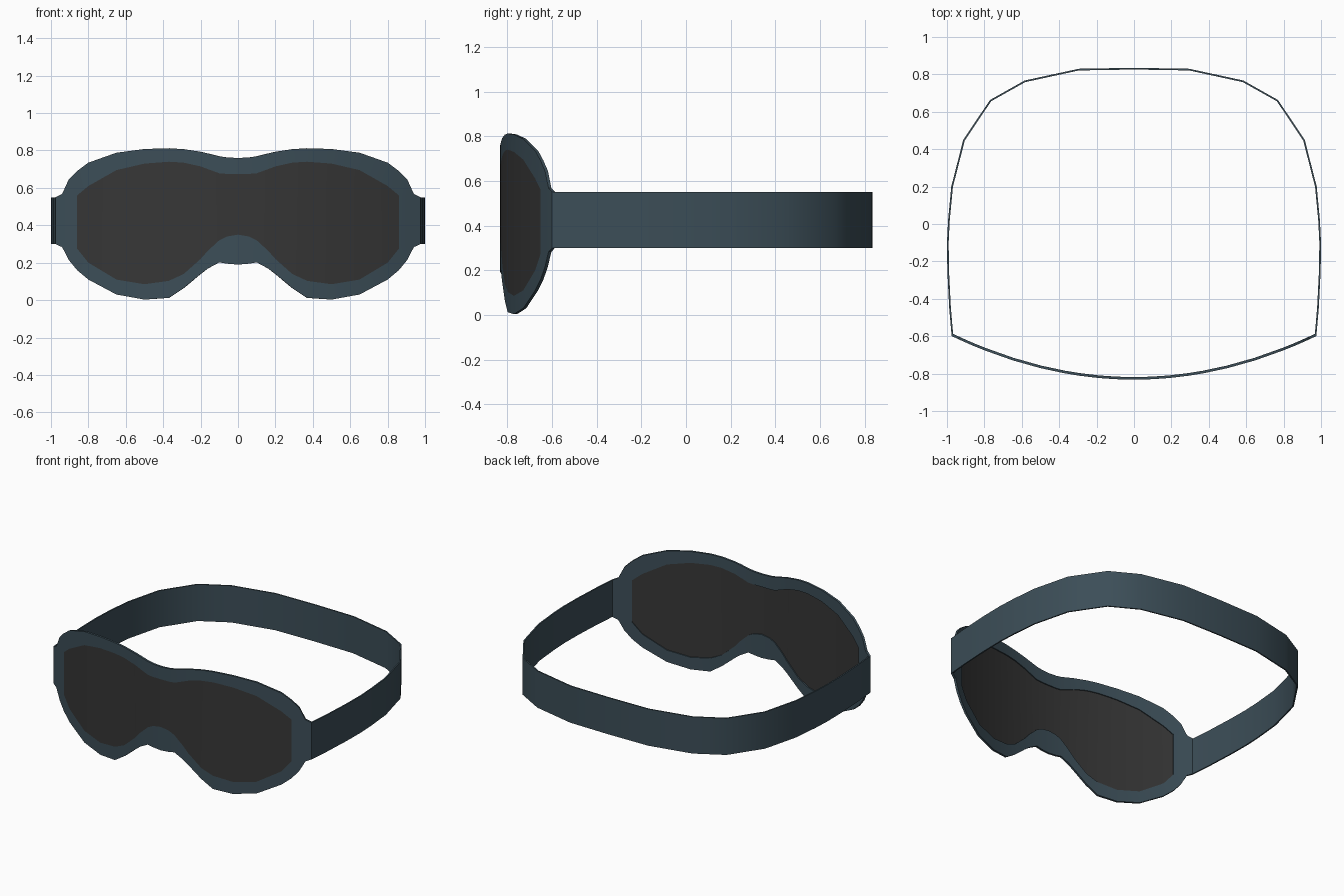
import bpy
import math

default_cube = bpy.data.objects.get("Cube")
if default_cube:
    bpy.data.objects.remove(default_cube, do_unlink=True)


def make_material(name, colour):
    material = bpy.data.materials.new(name)
    material.use_nodes = True
    material.diffuse_color = colour
    shader = material.node_tree.nodes["Principled BSDF"]
    shader.inputs["Base Color"].default_value = colour
    shader.inputs["Roughness"].default_value = 0.8
    return material


def make_sheet(name, columns, keep, material, thickness):
    """Join neighbouring columns of points into a sheet, thickened inwards."""
    rows = len(columns[0])
    verts = [point for column in columns for point in column]
    faces = []
    for i in range(len(columns) - 1):
        for row in range(rows - 1):
            if keep(i, row):
                a = i * rows + row
                b = a + rows
                faces.append((a, b, b + 1, a + 1))
    mesh = bpy.data.meshes.new(name)
    mesh.from_pydata(verts, [], faces)
    mesh.materials.append(material)
    sheet = bpy.data.objects.new(name, mesh)
    bpy.context.collection.objects.link(sheet)

    # Drop the grid points that no face uses
    bpy.ops.object.select_all(action="DESELECT")
    sheet.select_set(True)
    bpy.context.view_layer.objects.active = sheet
    bpy.ops.object.mode_set(mode="EDIT")
    bpy.ops.mesh.select_all(action="SELECT")
    bpy.ops.mesh.delete_loose()
    bpy.ops.object.mode_set(mode="OBJECT")

    solid = sheet.modifiers.new("Thickness", "SOLIDIFY")
    solid.thickness = thickness
    solid.offset = -1
    bpy.ops.object.modifier_apply(modifier=solid.name)
    bpy.ops.object.shade_smooth_by_angle(angle=math.radians(35))
    return sheet


def front_curve(x):
    """Depth of the curved front at a given x."""
    return -0.832 + 0.245 * x * x


fabric = make_material("slate blue fabric", (0.045, 0.076, 0.097, 1))
dark_lens = make_material("charcoal lens", (0.037, 0.037, 0.037, 1))

# Half outline: x, frame bottom, lens bottom, lens top, frame top
LENS_END = 0.86
half = [
    (0, .19, .35, .675, .76),
    (.06, .195, .34, .675, .763),
    (.1, .202, .32, .678, .769),
    (.16, .17, .265, .7, .784),
    (.2, .14, .22, .715, .793),
    (.29, .065, .14, .735, .807),
    (.37, .012, .103, .74, .812),
    (.5, .003, .085, .73, .808),
    (.65, .03, .11, .695, .788),
    (.8, .11, .2, .61, .735),
    (LENS_END, .16, .275, .56, .69),
    (.905, .215, .3, .54, .645),
    (.94, .283, .34, .51, .568),
    (.975, .3, .38, .47, .55),
]
outline = [(-x, *levels) for x, *levels in reversed(half[1:])] + half
columns = [[(x, front_curve(x), z) for z in levels] for x, *levels in outline]


def is_lens(i, row):
    middle = (outline[i][0] + outline[i + 1][0]) / 2
    return row == 1 and abs(middle) < LENS_END


# Frame around the lens
make_sheet("goggle_frame", columns,
           lambda i, row: not is_lens(i, row), fabric, 0.014)

# Lens, thinner than the frame so it is recessed on the inside
make_sheet("goggle_lens", columns, is_lens, dark_lens, 0.007)

# Strap running round the back from one end of the frame to the other
half_path = [(.975, -.6), (.988, -.45), (.998, -.25), (1, -.1), (.994, .02),
             (.977, .2), (.913, .45), (.77, .663), (.585, .767),
             (.295, .83)]
path = half_path + [(0, .835)] + [(-x, y) for x, y in reversed(half_path)]
strap_columns = [[(x, y, z) for z in (.3, .55)] for x, y in path]
make_sheet("head_strap", strap_columns, lambda i, row: True, fabric, 0.009)
